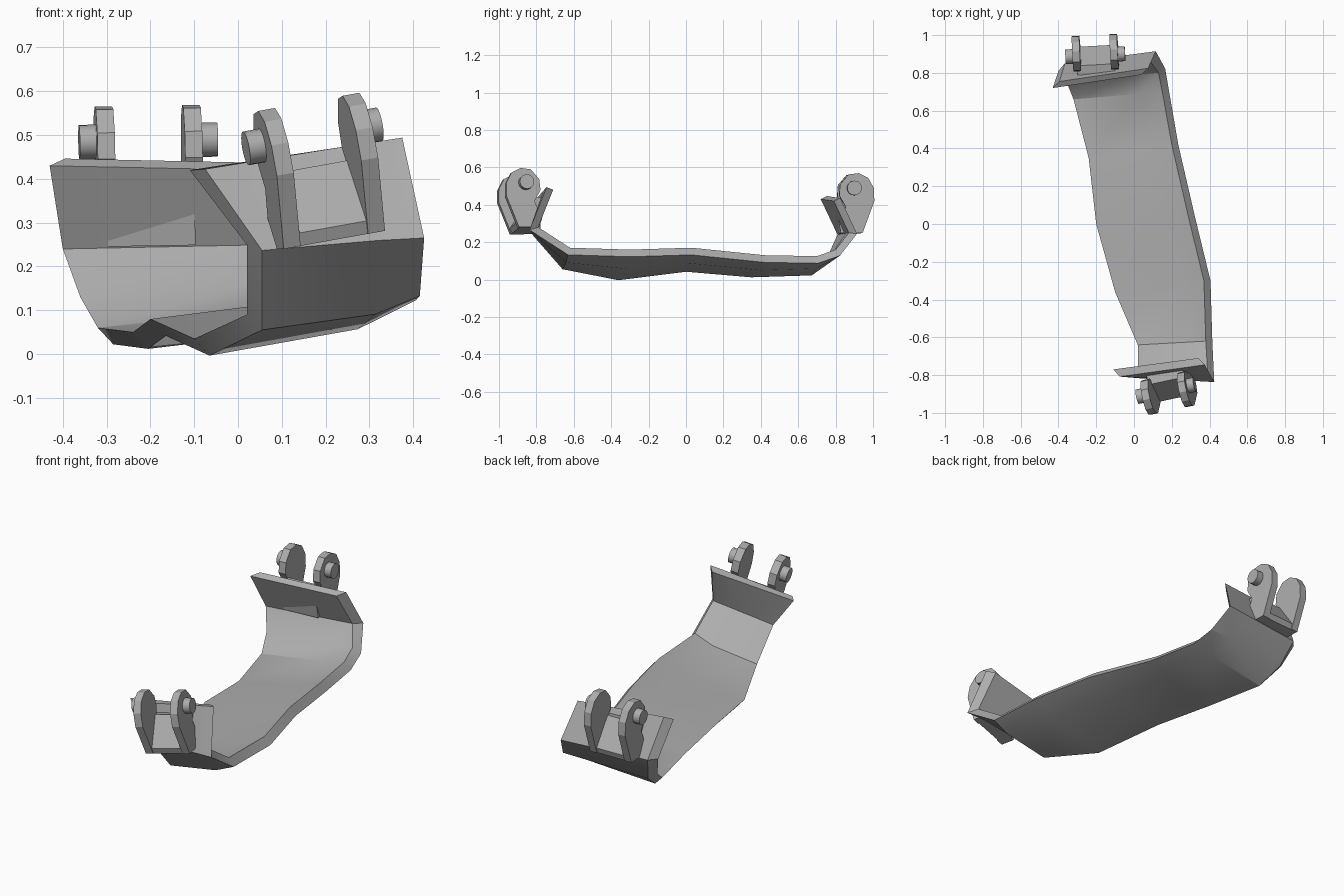
import bpy, bmesh, math
from mathutils import Vector, Matrix

old = bpy.data.objects.get("Cube")
if old:
    bpy.data.objects.remove(old)

metal = bpy.data.materials.new("grey_metal")
metal.use_nodes = True
GREY = (0.42, 0.42, 0.42, 1)
metal.diffuse_color = GREY
metal.node_tree.nodes["Principled BSDF"].inputs["Base Color"].default_value = GREY


def finish(name, bm, angle):
    bmesh.ops.recalc_face_normals(bm, faces=bm.faces)
    mesh = bpy.data.meshes.new(name)
    bm.to_mesh(mesh)
    bm.free()
    mesh.materials.append(metal)
    obj = bpy.data.objects.new(name, mesh)
    bpy.context.collection.objects.link(obj)
    bpy.ops.object.select_all(action='DESELECT')
    obj.select_set(True)
    bpy.context.view_layer.objects.active = obj
    bpy.ops.object.shade_smooth_by_angle(angle=math.radians(angle))
    return obj


# Bent strap: low-x edge and high-x edge of the inner surface, with sag
stations = [
    ((-0.11, -0.77, 0.42), (0.34, -0.71, 0.48), 0),
    ((0.02, -0.78, 0.25), (0.39, -0.79, 0.28), 0),
    ((0.02, -0.64, 0.09), (0.38, -0.62, 0.17), 0.02),
    ((-0.10, -0.36, 0.035), (0.37, -0.30, 0.16), 0.03),
    ((-0.20, 0.00, 0.08), (0.29, 0.03, 0.17), 0.02),
    ((-0.24, 0.35, 0.05), (0.20, 0.42, 0.13), 0.02),
    ((-0.32, 0.66, 0.06), (0.15, 0.70, 0.125), 0.01),
    ((-0.36, 0.76, 0.13), (0.13, 0.80, 0.16), 0),
    ((-0.40, 0.81, 0.24), (0.08, 0.87, 0.25), 0),
    ((-0.43, 0.72, 0.43), (0.04, 0.79, 0.42), 0),
]
inner = []
for a, b, sag in stations:
    a, b = Vector(a), Vector(b)
    inner.append([a, a.lerp(b, 0.72) - Vector((0, 0, sag)), b])


def outward(i, j):
    """Mitred offset away from the inside of the strap, in the yz plane."""
    def seg(k):
        d = inner[k + 1][j] - inner[k][j]
        return Vector((0, d.z, -d.y)).normalized()
    n1 = seg(max(i - 1, 0))
    n2 = seg(min(i, len(inner) - 2))
    m = (n1 + n2).normalized()
    return m / max(m.dot(n1), 0.6)


bm = bmesh.new()
grid_in, grid_out = [], []
for i, row in enumerate(inner):
    grid_in.append([bm.verts.new(p) for p in row])
    grid_out.append([bm.verts.new(p + outward(i, j) * 0.038 + Vector((0.035, 0, 0)))
                     for j, p in enumerate(row)])
last = len(inner) - 1
for i in range(last):
    for g in (grid_in, grid_out):
        for j in range(2):
            bm.faces.new((g[i][j], g[i][j + 1], g[i + 1][j + 1], g[i + 1][j]))
    for j in (0, 2):
        bm.faces.new((grid_in[i][j], grid_in[i + 1][j], grid_out[i + 1][j], grid_out[i][j]))
for i in (0, last):
    for j in range(2):
        bm.faces.new((grid_in[i][j], grid_in[i][j + 1], grid_out[i][j + 1], grid_out[i][j]))
finish("strap", bm, 28)


def prism(bm, profile, x0, x1):
    ends = [[bm.verts.new((x, o, z)) for o, z in profile] for x in (x0, x1)]
    for e in ends:
        bm.faces.new(e)
    n = len(profile)
    for k in range(n):
        m = (k + 1) % n
        bm.faces.new((ends[0][k], ends[0][m], ends[1][m], ends[1][k]))


# Hinge profiles as (distance outward, height) from the pin centre
LUG = [(-0.03, 0.073), (0.025, 0.08), (0.075, 0.055), (0.105, 0.0), (0.108, -0.07),
       (0.045, -0.24), (-0.03, -0.24), (-0.075, -0.17), (-0.045, -0.10),
       (-0.08, -0.04), (-0.075, 0.02)]
WEB = [(0.04, -0.24), (0.05, -0.21), (-0.05, -0.07), (-0.10, -0.08), (-0.07, -0.24)]


def hinge(prefix, centre, side, yaw, roll):
    # side is -1 at the front end and +1 at the back end
    place = (Matrix.Translation(centre) @ Matrix.Rotation(math.radians(yaw), 4, 'Z')
             @ Matrix.Rotation(math.radians(roll), 4, 'Y'))
    flip = Matrix.Diagonal((1, side, 1, 1))
    for label, s in (("left", 1), ("right", -1)):
        bm = bmesh.new()
        prism(bm, LUG, s * 0.1 - 0.02, s * 0.1 + 0.02)
        bm.transform(place @ flip)
        finish(f"{prefix}_{label}_lug", bm, 20)
        bm = bmesh.new()
        bmesh.ops.create_cone(bm, cap_ends=True, segments=20, radius1=0.039,
                              radius2=0.039, depth=0.05)
        bm.transform(place @ Matrix.Translation((s * 0.133, 0, 0))
                     @ Matrix.Rotation(math.pi / 2, 4, 'Y'))
        finish(f"{prefix}_{label}_pin", bm, 35)
    bm = bmesh.new()
    prism(bm, WEB, -0.1, 0.1)
    bm.transform(place @ flip)
    finish(f"{prefix}_web", bm, 20)


hinge("front", (0.17, -0.882, 0.497), -1, 12, -10)
hinge("back", (-0.205, 0.893, 0.487), 1, 3, -1)
